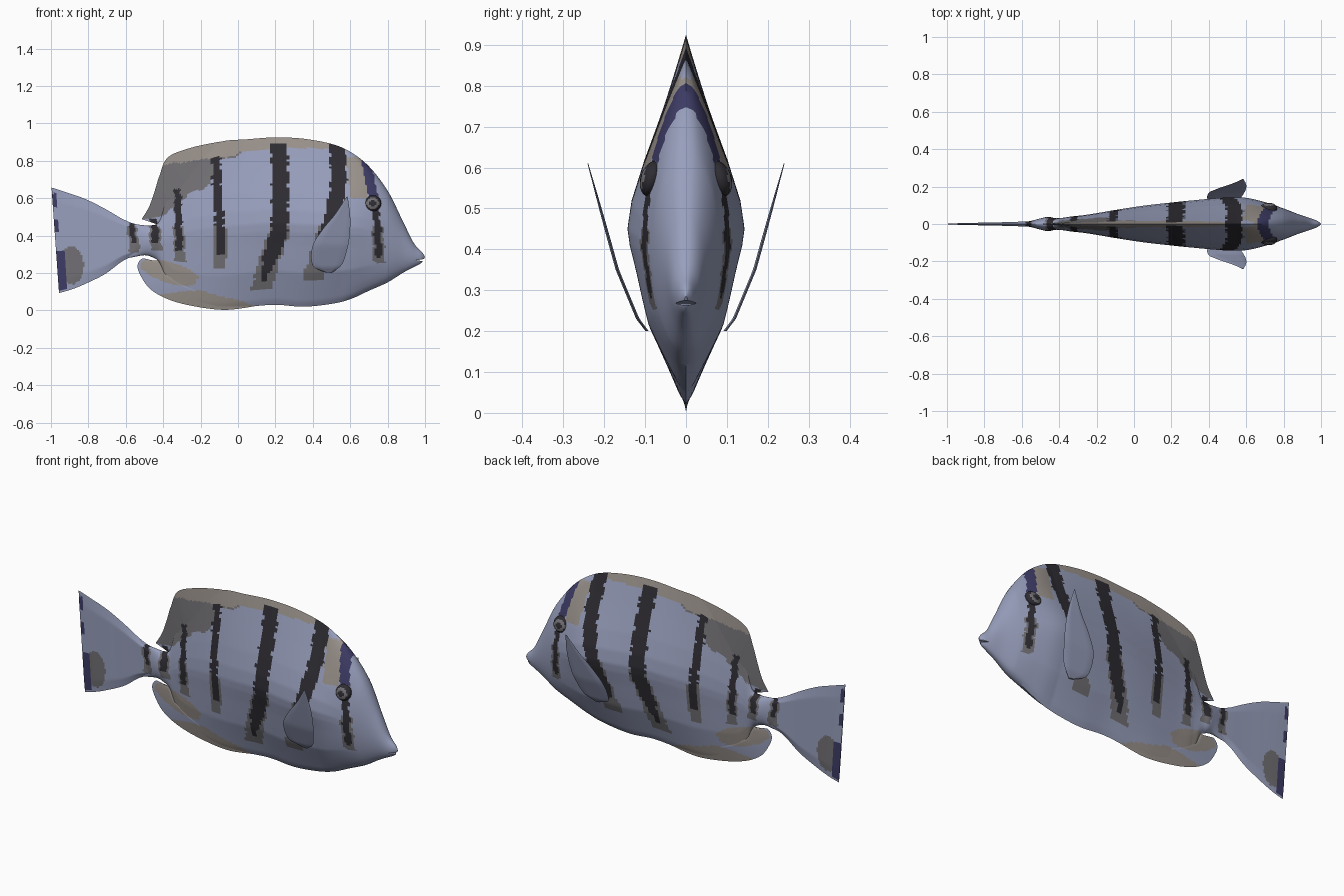
import bpy, bmesh, math

if "Cube" in bpy.data.objects:
    bpy.data.objects.remove(bpy.data.objects["Cube"])

# ---- colours (sRGB 0-255 turned linear) ----
def mat(name, *rgb):
    m = bpy.data.materials.new(name)
    m.diffuse_color = [(c / 255 / 12.92 if c < 11 else ((c / 255 + .055) / 1.055) ** 2.4) for c in rgb] + [1]
    m.use_nodes = True
    m.node_tree.nodes["Principled BSDF"].inputs["Base Color"].default_value = m.diffuse_color
    return m

MATS = [mat("blue_grey", 152, 159, 188), mat("stripe_black", 46, 44, 50), mat("smoke_grey", 114, 112, 116),
        mat("tan_edge", 154, 146, 140), mat("navy", 62, 60, 102)]
BLUE, BLACK, GREY, TAN, NAVY = range(5)

def hermite(rows, u):
    """Smooth curve through rows; u runs over the row index."""
    i = min(int(u), len(rows) - 2)
    f = u - i
    p0, p1 = rows[max(i - 1, 0)], rows[i]
    p2, p3 = rows[i + 1], rows[min(i + 2, len(rows) - 1)]
    return [b + .5 * f * (c - a + f * (2 * a - 5 * b + 4 * c - d + f * (3 * (b - c) + d - a)))
            for a, b, c, d in zip(p0, p1, p2, p3)]

def lookup(table, x):
    """Straight interpolation in a table of (key, value)."""
    if x <= table[0][0]:
        return table[0][1]
    for (a, va), (b, vb) in zip(table, table[1:]):
        if x <= b:
            return va + (vb - va) * (x - a) / (b - a)
    return table[-1][1]

# ---- markings ----
# each stripe: half width, lowest black z, lowest grey z, top z, centre line as (z, x)
STRIPES = [
    (.045, .15, .11, .89, [(.10, .12), (.27, .17), (.43, .223), (.7, .228), (.9, .215)]),
    (.042, .24, .16, .89, [(.17, .40), (.3, .44), (.54, .515), (.7, .54), (.9, .53)]),
    (.024, .30, .22, .82, [(.22, -.10), (.38, -.09), (.6, -.11), (.82, -.115)]),
    (.018, .32, .26, .65, [(.26, -.31), (.65, -.325)]),
    (.019, .36, .32, .49, [(.32, -.435), (.48, -.45)]),
    (.014, .36, .31, .48, [(.31, -.55), (.48, -.57)]),
    (.018, .28, .255, .56, [(.26, .755), (.51, .742), (.58, .72)]),
]
DORSAL_GREY = [(-.52, .47), (-.42, .5), (-.33, .56), (-.25, .63), (-.15, .67), (-.1, .80), (0, .83), (.06, .86)]
DORSAL_EDGE = [(-.42, .76), (-.36, .79), (-.2, .80), (-.1, .815), (0, .835), (.2, .865), (.4, .875), (.56, .86)]
BELLY_EDGE = [(-.4, .09), (-.3, .10), (-.2, .10), (-.08, .075), (.05, .04), (.13, .02)]

def paint(x, z):
    wob = .004 * math.sin(z * 61 + x * 20) + .003 * math.sin(z * 143)
    for hw, zb, zg, zt, line in STRIPES:
        d = abs(x + wob - lookup(line, z))
        if zg < z < zt and d < hw + (.012 if z < .45 else 0):
            return BLACK if z > zb and d < hw - .25 * max(0, .3 - z) else GREY
    if .61 < z < .80 and abs(x - lookup([(.6, .725), (.77, .69)], z)) < .026:
        return NAVY
    if .60 < z < .82 and .58 + (.82 - z) * .1 < x < .69:
        return TAN
    if -.42 < x < .58 and z > lookup(DORSAL_EDGE, x) + wob:
        return TAN
    if -.53 < x < .06 and z > lookup(DORSAL_GREY, x) + wob and (z > .49 or x > -.4):
        return GREY
    if -.42 < x < .13 and z < lookup(BELLY_EDGE, x) + wob:
        return TAN
    if ((x + .36) / .15) ** 2 + ((z - .20 + .25 * (x + .36)) / .055) ** 2 < 1 + wob * 20 or \
       ((x + .49) / .035) ** 2 + ((z - .24) / .03) ** 2 < 1:
        return TAN
    return BLUE

def paint_tail(x, z):
    edge = lookup([(.09, -.955), (.4, -.98), (.62, -1)], z)
    if x < edge + .028 and (.55 < z < .625 or .42 < z < .49) or x < edge + .045 and .11 < z < .32:
        return NAVY
    if ((x + .89) / .065) ** 2 + ((z - .24) / .1) ** 2 < 1:
        return GREY
    return paint(x, z)

# ---- one loft for body and fins: rows of (x top, z top, x bottom, z bottom, half width) ----
def loft(name, rows, n, m, prof, rule, offset=lambda z: 0):
    bm = bmesh.new()
    rings = []
    for i in range((len(rows) - 1) * n + 1):
        xt, zt, xb, zb, w = hermite(rows, i / n)
        ring = []
        for k in range(2 * m):
            t = (k if k <= m else 2 * m - k) / m
            x, z = xb + (xt - xb) * t, zb + (zt - zb) * t
            y = w * prof(t, x) * (0 if k in (0, m) else 1 if k < m else -1)
            ring.append(bm.verts.new((x, y + offset(z), z)))
        rings.append(ring)
    for a, b in zip(rings, rings[1:]):
        for k in range(2 * m):
            j = (k + 1) % (2 * m)
            bm.faces.new((a[k], a[j], b[j], b[k]))
    bm.faces.new(rings[0])
    bm.faces.new(rings[-1])
    for f in bm.faces:
        c = f.calc_center_median()
        f.material_index = rule(c.x, c.z)
    bmesh.ops.recalc_face_normals(bm, faces=bm.faces)
    return finish(name, bm)

def finish(name, bm):
    me = bpy.data.meshes.new(name)
    bm.to_mesh(me)
    bm.free()
    for mt in MATS:
        me.materials.append(mt)
    ob = bpy.data.objects.new(name, me)
    bpy.context.collection.objects.link(ob)
    bpy.ops.object.select_all(action='DESELECT')
    ob.select_set(True)
    bpy.context.view_layer.objects.active = ob
    bpy.ops.object.shade_smooth_by_angle(angle=math.radians(40))
    return ob

LEAF = [(0, 0), (.03, .13), (.2, .62), (.27, .72), (.36, .84), (.44, .96), (.49, 1), (.57, .93), (.68, .72), (.82, .40), (1, 0)]
def body_profile(t, x):
    oval = math.sqrt(max(0, 1 - (2 * t - 1) ** 2))
    k = min(1, max(0, (x - .55) / .25)) if x > 0 else min(1, max(0, (-.36 - x) / .06))
    return lookup(LEAF, t) * (1 - k) + oval * k

def blade(t, x):
    return min(t * 6, 1) * (1 - t)

# body with tail root
body = loft("body", [
    (-.62, .49, -.62, .275, .008), (-.56, .465, -.56, .285, .015), (-.50, .455, -.50, .295, .03),
    (-.46, .455, -.46, .285, .038), (-.42, .48, -.42, .255, .031), (-.38, .62, -.385, .16, .033),
    (-.33, .74, -.34, .085, .04), (-.25, .83, -.25, .04, .05), (-.1, .90, -.1, .012, .075),
    (.05, .915, .05, .02, .098), (.2, .925, .2, .03, .115), (.35, .918, .35, .02, .13),
    (.5, .89, .5, .035, .142), (.6, .848, .6, .06, .14), (.7, .77, .7, .105, .117),
    (.8, .64, .8, .15, .083), (.88, .48, .88, .20, .052), (.94, .36, .94, .232, .032),
    (.985, .31, .968, .246, .018), (1, .285, .985, .258, .004)], 10, 84, body_profile, paint)

# mouth slit
bm = bmesh.new()
tri = [[bm.verts.new((x, y, z)) for x, z in ((.953, .268), (1.03, .258), (1.03, .281))] for y in (-.1, .1)]
bm.faces.new(tri[0])
bm.faces.new(tri[1])
for k in range(3):
    bm.faces.new((tri[0][k], tri[0][k - 1], tri[1][k - 1], tri[1][k]))
bmesh.ops.recalc_face_normals(bm, faces=bm.faces)
cutter = finish("mouth_cutter", bm)
cutter.hide_render = True
cutter.display_type = 'WIRE'
cut = body.modifiers.new("mouth", 'BOOLEAN')
cut.operation, cut.object, cut.solver = 'DIFFERENCE', cutter, 'EXACT'

# dorsal, anal and tail fins
loft("dorsal_fin", [
    (-.515, .488, -.43, .46, .004), (-.475, .555, -.40, .47, .01), (-.445, .64, -.36, .50, .015),
    (-.42, .72, -.33, .55, .018), (-.375, .818, -.28, .60, .022), (-.25, .87, -.2, .70, .02),
    (-.1, .902, -.1, .80, .015)], 10, 24, blade, paint)
loft("anal_fin", [
    (-.455, .262, -.42, .27, .006), (-.51, .277, -.41, .25, .01), (-.537, .24, -.39, .23, .012),
    (-.52, .185, -.37, .20, .014), (-.47, .115, -.33, .18, .018), (-.38, .062, -.28, .15, .02),
    (-.25, .025, -.2, .12, .02), (-.07, .003, -.08, .10, .02), (.1, .024, .05, .10, .01)], 10, 20, blade, paint)
loft("tail_fin", [
    (-.55, .455, -.55, .295, .014), (-.62, .49, -.62, .262, .012), (-.72, .548, -.71, .195, .009),
    (-.82, .597, -.81, .145, .007), (-.92, .632, -.89, .112, .005), (-.997, .657, -.957, .093, .002)],
    10, 50, lambda t, x: min(1, 8 * t, 8 * (1 - t)), paint_tail)

# pectoral fins and eyes on both sides
FLARE = [(.2, .095), (.23, .118), (.35, .168), (.61, .24)]
for side, s in (("left", 1), ("right", -1)):
    loft(side + "_pectoral_fin", [
        (.586, .61, .578, .605, .001), (.60, .5, .52, .515, .003), (.597, .4, .45, .43, .004),
        (.582, .32, .397, .34, .004), (.555, .245, .40, .24, .004), (.50, .20, .47, .203, .004)],
        5, 8, lambda t, x: 1, lambda x, z: BLUE, lambda z: s * lookup(FLARE, z))
    bm = bmesh.new()
    bmesh.ops.create_uvsphere(bm, u_segments=28, v_segments=16, radius=1)
    for f in bm.faces:
        c = f.calc_center_median()
        r = math.hypot(c.x, c.z)
        f.material_index = GREY if .35 < r < .72 else BLACK
    for v in bm.verts:
        v.co = (.72 + v.co.x * .046, s * .084 + v.co.y * .028 - s * v.co.z * .008, .573 + v.co.z * .043)
    finish(side + "_eye", bm)
